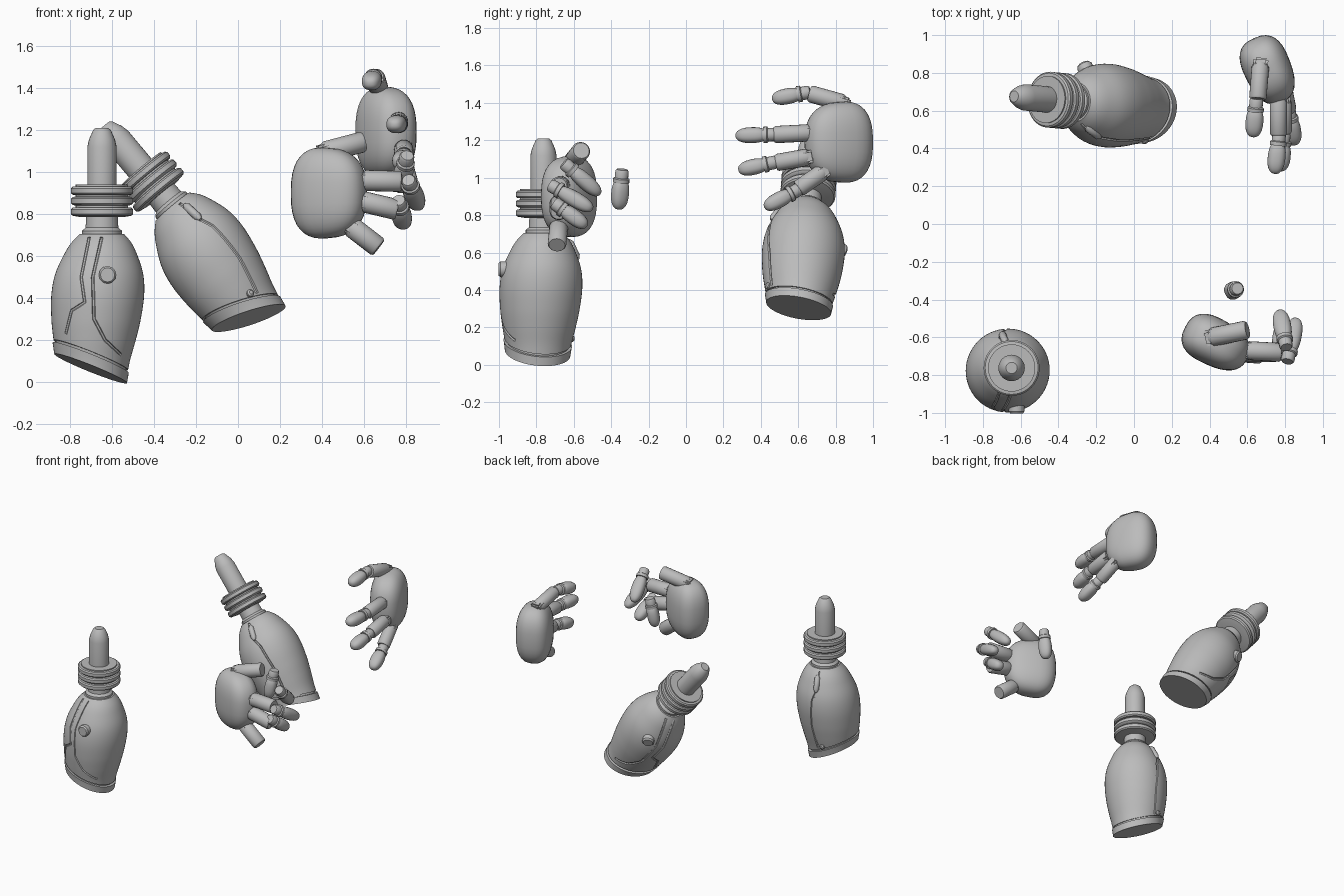
import bpy, bmesh, math
from mathutils import Matrix, Vector

if "Cube" in bpy.data.objects:
    bpy.data.objects.remove(bpy.data.objects["Cube"])

grey = bpy.data.materials.new("light_grey")
grey.use_nodes = True
COLOUR = (0.5, 0.5, 0.5, 1)
grey.diffuse_color = COLOUR
grey.node_tree.nodes["Principled BSDF"].inputs["Base Color"].default_value = COLOUR


def finish(name, bm, matrix=Matrix(), angle=35):
    bm.transform(matrix)
    bmesh.ops.recalc_face_normals(bm, faces=bm.faces)
    mesh = bpy.data.meshes.new(name)
    bm.to_mesh(mesh)
    bm.free()
    mesh.materials.append(grey)
    ob = bpy.data.objects.new(name, mesh)
    bpy.context.collection.objects.link(ob)
    smooth(ob, angle)
    return ob


def smooth(ob, angle=35):
    bpy.ops.object.select_all(action='DESELECT')
    ob.select_set(True)
    bpy.context.view_layer.objects.active = ob
    bpy.ops.object.shade_smooth_by_angle(angle=math.radians(angle))


def loft(rings, segs):
    """Closed skin over rings given as functions of an angle."""
    bm = bmesh.new()
    loops = [[bm.verts.new(ring(math.tau * i / segs)) for i in range(segs)] for ring in rings]
    for a, b in zip(loops, loops[1:]):
        for i in range(segs):
            j = (i + 1) % segs
            bm.faces.new((a[i], a[j], b[j], b[i]))
    bm.faces.new(loops[0])
    bm.faces.new(loops[-1])
    return bm


def lathe(profile, segs=40):
    def circle(r, z):
        return lambda t: (r * math.cos(t), r * math.sin(t), z)
    return loft([circle(r, z) for r, z in profile], segs)


def along(a, b):
    """Matrix placing local z along a to b."""
    a, b = Vector(a), Vector(b)
    return Matrix.Translation(a) @ (b - a).to_track_quat('Z', 'Y').to_matrix().to_4x4()


# Forearm shell: height and radius pairs
SHELL = [(-0.1, .155), (0, .163), (.1, .175), (.2, .196), (.3, .213), (.42, .221),
         (.52, .208), (.62, .168), (.67, .138), (.705, .105)]


def radius(z):
    for i in range(len(SHELL) - 1):
        (z1, r1), (z2, r2) = SHELL[i], SHELL[i + 1]
        if z <= z2:
            break
    z0, r0 = SHELL[max(i - 1, 0)]
    z3, r3 = SHELL[min(i + 2, len(SHELL) - 1)]
    t, h = (z - z1) / (z2 - z1), z2 - z1
    m1, m2 = h * (r2 - r0) / (z2 - z0), h * (r3 - r1) / (z3 - z1)
    return ((2*t**3 - 3*t*t + 1) * r1 + (t**3 - 2*t*t + t) * m1
            + (3*t*t - 2*t**3) * r2 + (t**3 - t*t) * m2)


def centre(z):
    k = (.705 - z) / .65
    return Vector((-.045 * k, -.03 * k, z))


def surface(dx, z, side, lift=0):
    """Point on the shell, offset dx from its middle, on the front or back."""
    r = radius(z) + lift
    return centre(z) + Vector((dx, side * math.sqrt(max(r * r - dx * dx, 0)), 0))


def shell(low, high, inflate):
    def ring(z):
        r, c = radius(z) + inflate, centre(z)
        return lambda t: c + Vector((r * math.cos(t), r * math.sin(t), 0))
    bm = loft([ring(-.1 + .805 * i / 46) for i in range(47)], 56)
    slope = Vector((.4, .1, 1))
    for height, sign in ((low, -1), (high, 1)):
        if height is None:
            continue
        cut = bmesh.ops.bisect_plane(bm, geom=bm.verts[:] + bm.edges[:] + bm.faces[:],
                                     plane_co=centre(.06) + Vector((0, 0, height)),
                                     plane_no=slope * sign, clear_outer=True)
        edges = [e for e in cut["geom_cut"] if isinstance(e, bmesh.types.BMEdge)]
        bmesh.ops.contextual_create(bm, geom=edges)
    return bm


def seam_tube(points, side, thick=.008):
    path = []
    for (x1, z1), (x2, z2) in zip(points, points[1:]):
        path += [surface(x1 + (x2 - x1) * i / 8, z1 + (z2 - z1) * i / 8, side) for i in range(8)]
    path.append(surface(*points[-1], side))
    rings = []
    for i, p in enumerate(path):
        d = (path[min(i + 1, len(path) - 1)] - path[max(i - 1, 0)]).normalized()
        u = d.cross(Vector((0, 1, 0))).normalized()
        v = d.cross(u)
        rings.append(lambda t, p=p, u=u, v=v: p + thick * (u * math.cos(t) + v * math.sin(t)))
    return loft(rings, 6)


def forearm(side, m):
    body = finish(side + "_forearm_shell", shell(.065, None, 0), m)
    seams = [([(-.06, .69), (-.085, .5), (-.06, .38), (-.12, .34), (-.14, .23)], -1),
             ([(0, .69), (-.03, .5), (-.01, .3), (.05, .2), (.13, .13)], -1),
             ([(-.035, .69), (-.055, .6), (-.02, .5), (.0, .3), (-.01, .12)], 1)]
    for points, face in seams:
        cutter = finish("seam_cutter", seam_tube(points, face), m)
        mod = body.modifiers.new("seam", 'BOOLEAN')
        mod.operation, mod.solver, mod.object = 'DIFFERENCE', 'EXACT', cutter
        bpy.context.view_layer.objects.active = body
        bpy.ops.object.modifier_apply(modifier=mod.name)
        bpy.data.objects.remove(cutter)
    smooth(body)
    # Sloping base with a narrow gap under the shell
    finish(side + "_base_gap", shell(.04, .07, -.01), m)
    finish(side + "_base_band", shell(0, .052, .006), m)
    # Neck, stacked collar and pin
    finish(side + "_neck", lathe([(.095, .66), (.095, .72), (.078, .735), (.075, .8)]), m)
    collar = [(.1, .785)]
    for z in (.792, .843, .892):
        collar += [(.14, z), (.148, z + .008), (.148, z + .03), (.14, z + .038), (.125, z + .04), (.125, z + .048)]
    finish(side + "_collar", lathe(collar), m)
    finish(side + "_pin", lathe([(.07, .92), (.07, 1.12), (.062, 1.155), (.042, 1.2), (.03, 1.21)], 24), m)
    # Button on the front, catch and rivet on the seam behind
    p, q = surface(.04, .51, -1, -.03), surface(.04, .51, -1, .02)
    q.x = p.x
    finish(side + "_button", lathe([(.042, 0), (.042, .045), (.034, .055)], 12), m @ along(p, q))
    a, b = surface(-.04, .58, 1), surface(-.03, .67, 1)
    finish(side + "_catch", lathe([(.008, -.02), (.02, 0), (.02, .08), (.008, .1)], 10), m @ along(a, b))
    p, q = surface(-.045, .14, 1, -.01), surface(-.045, .14, 1, .02)
    finish(side + "_rivet", lathe([(.018, 0), (.018, .018), (.01, .024)], 10), m @ along(p, q))


forearm("right", Matrix.Translation((-.648, -.762, 0)))
up = Vector((-.64, .06, .765)).normalized()
across = Vector((.765, 0, .64)).normalized()
frame = Matrix((across, up.cross(across), up)).transposed().to_4x4()
forearm("left", Matrix.Translation((.14, .603, .295)) @ frame
        @ Matrix.Rotation(math.radians(35), 4, 'Z') @ Matrix.Scale(-1, 4, (0, 1, 0)))


# Hands: rounded palm, straight finger sections, hinges and soft tips
def blob(name, size, power, m, taper=0):
    bm = bmesh.new()
    bmesh.ops.create_uvsphere(bm, u_segments=32, v_segments=20, radius=1)
    for v in bm.verts:
        c = [math.copysign(abs(k) ** power, k) for k in v.co]
        s = 1 + taper * c[0]
        v.co = (c[0] * size[0], c[1] * size[1] * s, c[2] * size[2] * s)
    finish(name, bm, m, 60)


def palm(side, centre_point, direction):
    x = Vector(direction).normalized()
    rot = Matrix((x, Vector((0, 0, 1)).cross(x), (0, 0, 1))).transposed().to_4x4()
    blob(side + "_palm", (.185, .125, .215), .78, Matrix.Translation(centre_point) @ rot, -.08)


def section(name, a, b, r=.05):
    n = (Vector(b) - Vector(a)).length
    finish(name, lathe([(r * .8, -.01), (r, .01), (r, n - .01), (r * .86, n)], 20), along(a, b))
    bm = bmesh.new()
    bmesh.ops.create_cube(bm, size=1)
    bmesh.ops.bevel(bm, geom=bm.edges[:], offset=.15, segments=2, affect='EDGES')
    finish(name + "_knuckle", bm, along(a, b) @ Matrix.Diagonal((r * 1.7, r * 1.5, .07, 1)))


def tip(name, a, b, r=.047):
    a, b = Vector(a), Vector(b)
    m = along(a, b)
    n = (b - a).length
    blob(name, (r, r * .9, n / 2), .85, m @ Matrix.Translation((0, 0, n / 2)))
    finish(name + "_hinge", lathe([(.03, -.045), (.036, -.035), (.036, .0), (.044, .005), (.044, .025)], 16), m)


palm("right", (.435, -.63, .9), (.87, -.45, 0))
for label, a, b in (("first", (.41, -.6, 1.095), (.6, -.56, 1.145)),
                    ("second", (.6, -.67, .96), (.78, -.68, .955)),
                    ("third", (.59, -.68, .86), (.76, -.68, .82)),
                    ("fourth", (.54, -.68, .74), (.67, -.69, .64))):
    section("right_" + label + "_finger", a, b)
for label, a, b in (("loose", (.54, -.345, 1.0), (.51, -.36, .83)),
                    ("second", (.8, -.62, 1.05), (.77, -.46, .91)),
                    ("third", (.82, -.69, .94), (.86, -.5, .83)),
                    ("fourth", (.77, -.67, .84), (.79, -.53, .74))):
    tip("right_" + label + "_fingertip", a, b)

palm("left", (.71, .815, 1.19), (.4, -.92, 0))
for label, a, b, c, d in (
        ("first", (.67, .84, 1.4), (.655, .66, 1.45), (.645, .62, 1.45), (.63, .46, 1.42)),
        ("second", (.765, .66, 1.24), (.765, .47, 1.23), (.765, .44, 1.23), (.745, .265, 1.225)),
        ("third", (.79, .65, 1.11), (.79, .48, 1.08), (.79, .44, 1.075), (.775, .28, 1.04)),
        ("fourth", (.79, .73, 1.03), (.815, .6, .94), (.825, .57, .92), (.85, .42, .84))):
    section("left_" + label + "_finger", a, b, .046)
    tip("left_" + label + "_fingertip", c, d)
